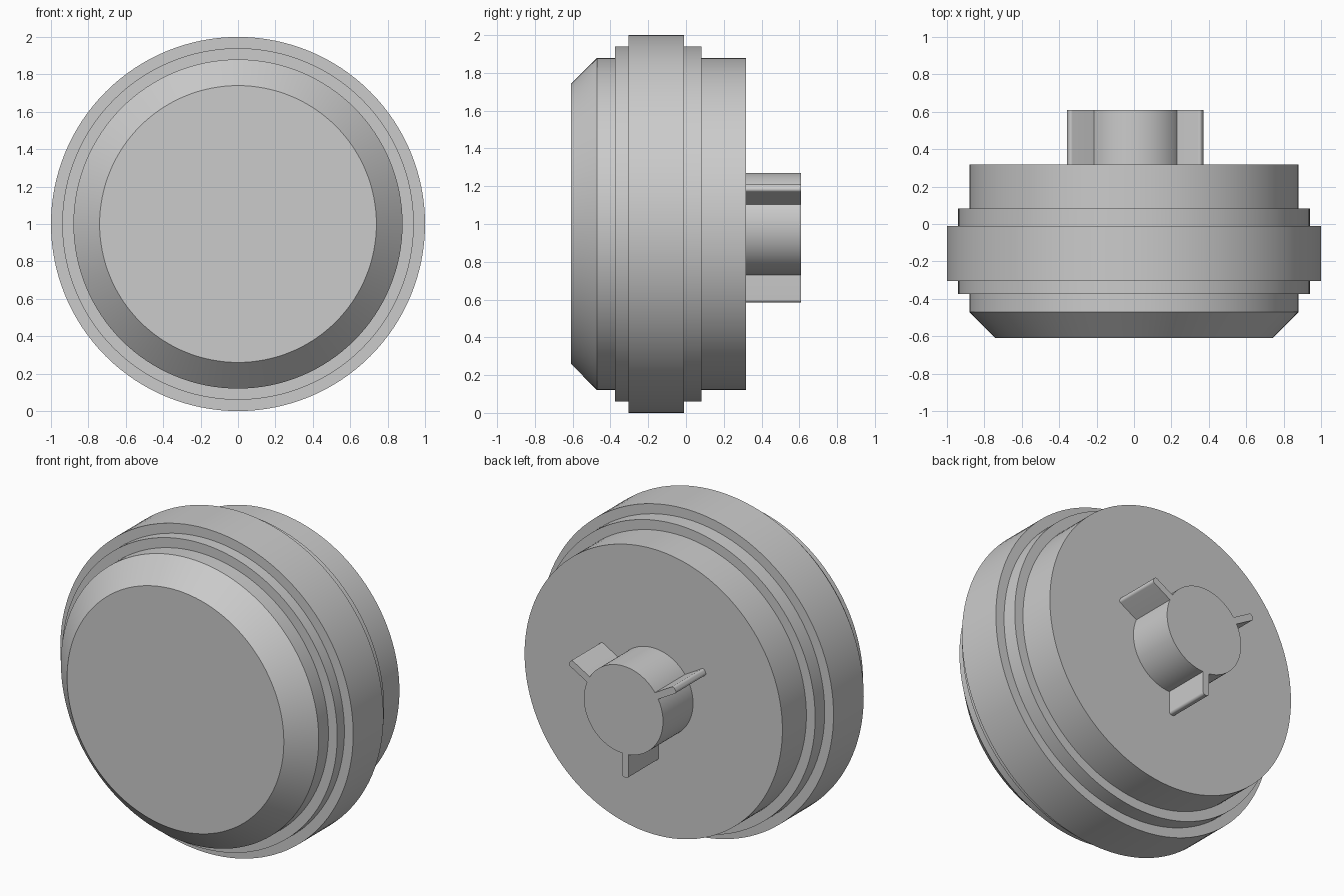
import bpy, bmesh, math
from mathutils import Matrix, Vector

if "Cube" in bpy.data.objects:
    bpy.data.objects.remove(bpy.data.objects["Cube"], do_unlink=True)

SEGMENTS = 128
CENTRE = Vector((0, 0, 1))
BACK, TAIL = 0.315, 0.61

grey = bpy.data.materials.new("light grey")
grey.use_nodes = True
grey.diffuse_color = (0.6, 0.6, 0.6, 1)
grey.node_tree.nodes["Principled BSDF"].inputs["Base Color"].default_value = (0.6, 0.6, 0.6, 1)


def finish(name, bm):
    bmesh.ops.recalc_face_normals(bm, faces=bm.faces)
    mesh = bpy.data.meshes.new(name)
    bm.to_mesh(mesh)
    bm.free()
    mesh.materials.append(grey)
    obj = bpy.data.objects.new(name, mesh)
    obj.location = CENTRE
    bpy.context.collection.objects.link(obj)
    bpy.ops.object.select_all(action='DESELECT')
    obj.select_set(True)
    bpy.context.view_layer.objects.active = obj
    bpy.ops.object.shade_smooth_by_angle(angle=math.radians(25))
    return obj


def turned(name, profile):
    """Solid of revolution about the y axis from (radius, y) points."""
    bm = bmesh.new()
    rings = []
    for r, y in profile:
        angles = [math.tau * i / SEGMENTS for i in range(SEGMENTS)]
        rings.append([bm.verts.new((r * math.cos(a), y, r * math.sin(a))) for a in angles])
    for a, b in zip(rings, rings[1:]):
        for i in range(SEGMENTS):
            j = (i + 1) % SEGMENTS
            bm.faces.new((a[i], a[j], b[j], b[i]))
    bm.faces.new(rings[0])
    bm.faces.new(rings[-1])
    return finish(name, bm)


# Stepped body with a chamfered front
turned("stepped_body", [
    (0.74, -0.61), (0.88, -0.47), (0.88, -0.375), (0.94, -0.375),
    (0.94, -0.305), (1.0, -0.305), (1.0, -0.01), (0.94, -0.01),
    (0.94, 0.083), (0.88, 0.083), (0.88, BACK + 0.002)])

# Round hub on the back
turned("rear_hub", [(0.27, BACK - 0.02), (0.27, TAIL)])


# Three thin radial fins with rounded tips, set slightly off the hub's centre line
def fin(name, degrees):
    inner, tip, low, high, rad = 0.2, 0.415, -0.034, 0.0075, 0.015
    outline = [(inner, low)]
    for corner, start in ((low + rad, -90), (high - rad, 0)):
        for k in range(7):
            a = math.radians(start + 15 * k)
            outline.append((tip - rad + rad * math.cos(a), corner + rad * math.sin(a)))
    outline.append((inner, high))
    bm = bmesh.new()
    face = bm.faces.new([bm.verts.new((r, BACK - 0.02, t)) for r, t in outline])
    out = bmesh.ops.extrude_face_region(bm, geom=[face])["geom"]
    moved = [v for v in out if isinstance(v, bmesh.types.BMVert)]
    bmesh.ops.translate(bm, verts=moved, vec=(0, TAIL - BACK + 0.02, 0))
    # Negative turn about y carries +x towards +z
    bm.transform(Matrix.Rotation(-math.radians(degrees), 4, 'Y'))
    return finish(name, bm)


for label, angle in (("left", 30), ("right", 150), ("lower", -90)):
    fin(label + "_fin", angle)
